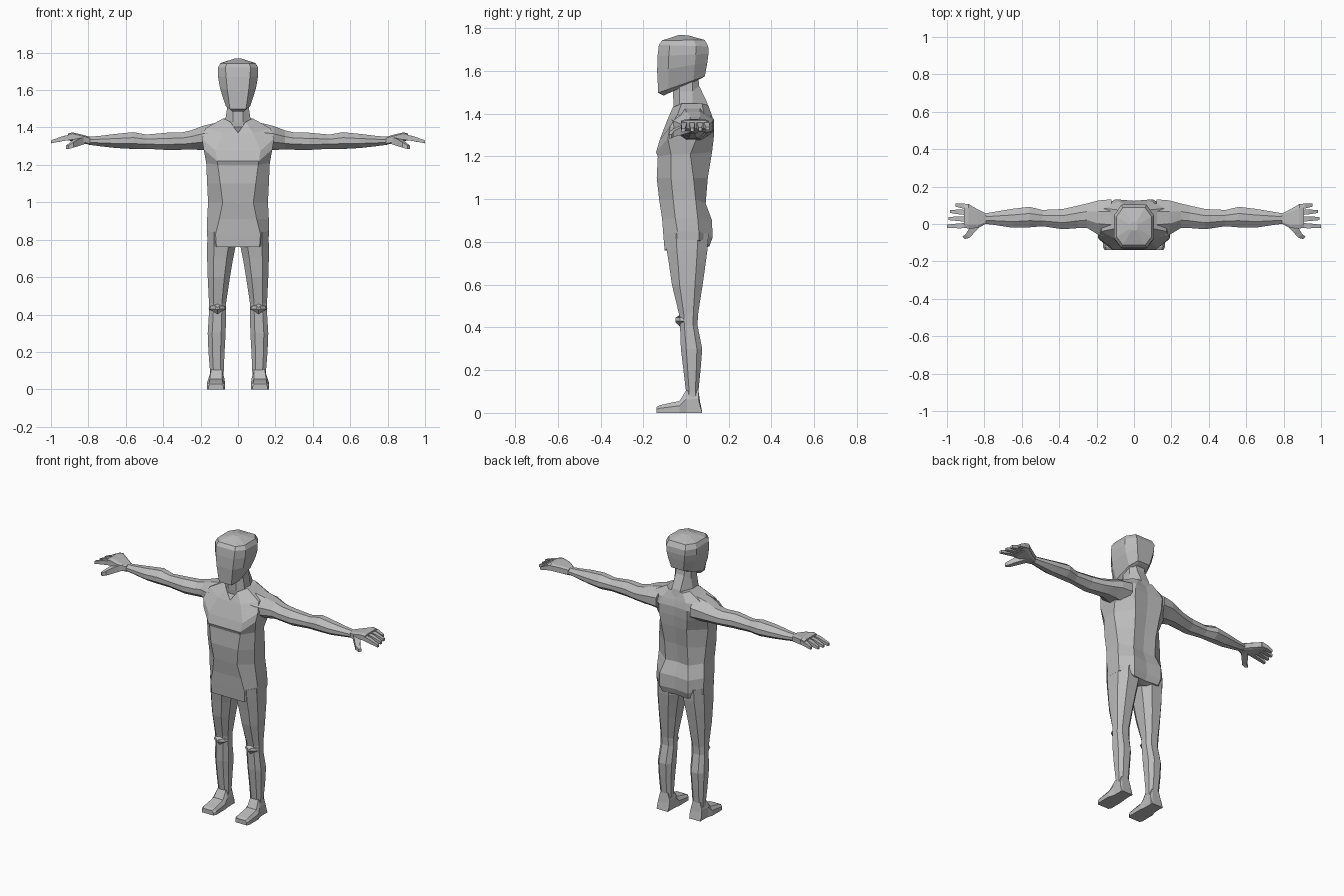
import bpy, bmesh

skin = bpy.data.materials.new("light grey")
skin.diffuse_color = (0.5, 0.5, 0.5, 1)


def loft(name, rings, mirror=False):
    """Skin a row of equal rings, cap both ends, optionally mirror over x."""
    bm = bmesh.new()
    loops = [[bm.verts.new(p) for p in r] for r in rings]
    n = len(loops[0])
    for a, b in zip(loops, loops[1:]):
        for i in range(n):
            j = (i + 1) % n
            bm.faces.new((a[i], a[j], b[j], b[i]))
    bm.faces.new(loops[0])
    bm.faces.new(loops[-1][::-1])
    bmesh.ops.remove_doubles(bm, verts=bm.verts, dist=0.0005)
    bmesh.ops.recalc_face_normals(bm, faces=bm.faces)
    me = bpy.data.meshes.new(name)
    bm.to_mesh(me)
    bm.free()
    me.materials.append(skin)
    ob = bpy.data.objects.new(name, me)
    bpy.context.collection.objects.link(ob)
    if mirror:
        ob.modifiers.new("both sides", 'MIRROR').use_clip = False
    return ob


def sym(half):
    """Complete a half ring that runs from front centre to back centre."""
    return half + [(-x, y, z) for x, y, z in half[-2:0:-1]]


def octagon(a0, a1, b0, b1, f=0.5):
    """Chamfered rectangle as (a, b) pairs; f is the flat share of each side."""
    ac, bc, aw, bw = (a0 + a1) / 2, (b0 + b1) / 2, (a1 - a0) / 2, (b1 - b0) / 2
    pts = [(f, -1), (1, -f), (1, f), (f, 1), (-f, 1), (-1, f), (-1, -f), (-f, -1)]
    return [(ac + p * aw, bc + q * bw) for p, q in pts]


# Torso: front z, side z, back z, front y, back y, side y range, half widths
torso = [
    (.76, .79, .77, -.080, .080, -.03, .05, .150, .085, .07),
    (.76, .81, .78, -.100, .110, -.04, .06, .164, .115, .09),
    (.83, .85, .82, -.106, .124, -.04, .06, .166, .120, .10),
    (.91, .91, .90, -.112, .122, -.05, .055, .165, .100, .10),
    (1.0, 1.0, .98, -.126, .092, -.06, .045, .160, .082, .08),
    (1.1, 1.1, 1.1, -.137, .102, -.07, .035, .165, .095, .08),
    (1.20, 1.21, 1.22, -.132, .122, -.07, .02, .170, .108, .09),
    (1.22, 1.285, 1.29, -.140, .130, -.085, .05, .184, .112, .10),
    (1.275, 1.34, 1.35, -.124, .132, -.075, .08, .192, .120, .10),
    (1.37, 1.395, 1.39, -.088, .122, -.04, .085, .175, .080, .085),
    (1.43, 1.448, 1.44, -.062, .104, -.02, .075, .080, .040, .05),
]
rings = []
for zf, zs, zb, yf, yb, s0, s1, w, wf, wb in torso:
    dip = .06 if zf == 1.43 else 0      # notch below the throat
    rings.append(sym([(0, yf - dip * .3, zf - dip), (wf, yf, zf), (w, s0, zs),
                      (w, s1, zs), (wb, yb, zb), (0, yb - .008, zb)]))
loft("torso", rings)

# Neck
loft("neck", [sym([(0, yf, zf), (.028, yf, zf), (w, -.03, (zf + zb) / 2),
                   (w, .03, (zf + zb) / 2), (.03, yb, zb), (0, yb, zb)])
              for zf, zb, yf, yb, w in [(1.36, 1.40, -.05, .11, .078), (1.43, 1.45, -.058, .10, .068),
                                        (1.48, 1.53, -.06, .062, .058), (1.54, 1.59, -.06, .055, .058)]])

# Head, tilted along the jaw
head = []
for zf, zb, yf, yb, w, wf in [(1.485, 1.565, -.105, .070, .048, .030), (1.498, 1.575, -.130, .088, .066, .043),
                              (1.60, 1.64, -.135, .100, .096, .057), (1.67, 1.68, -.133, .105, .107, .064),
                              (1.722, 1.715, -.127, .104, .107, .067), (1.743, 1.745, -.112, .088, .094, .060),
                              (1.768, 1.767, -.035, .010, .020, .012)]:
    ys = (yf, yf, yf + .22 * (yb - yf), yf + .75 * (yb - yf), yb, yb)
    xs = (0, wf, w, w, wf, 0)
    head.append(sym([(x, y, zf + (zb - zf) * (y - yf) / (yb - yf)) for x, y in zip(xs, ys)]))
loft("head", head)

# Arms: x, y range, z range
arm = [(.12, -.07, .132, 1.27, 1.425), (.19, -.058, .126, 1.28, 1.408), (.25, -.022, .110, 1.282, 1.385),
       (.30, -.022, .098, 1.281, 1.373), (.38, -.028, .080, 1.280, 1.372), (.49, -.012, .075, 1.286, 1.362),
       (.56, -.018, .092, 1.285, 1.375), (.65, -.020, .081, 1.290, 1.366), (.74, -.006, .066, 1.300, 1.355),
       (.80, .002, .056, 1.308, 1.350)]
loft("arm", [[(x, y, z) for y, z in octagon(y0, y1, z0, z1, .35)] for x, y0, y1, z0, z1 in arm], True)

# Hands
palm = [(.79, .002, .056, 1.308, 1.350), (.835, -.022, .078, 1.315, 1.362),
        (.885, -.024, .106, 1.328, 1.374), (.91, -.020, .104, 1.330, 1.368)]
loft("palm", [[(x, y, z) for y, z in octagon(y0, y1, z0, z1, .7)] for x, y0, y1, z0, z1 in palm], True)
for name, y0, y1, tip, drop in [("index_finger", -.008, -.012, 1.0, .012), ("middle_finger", .027, .029, .992, .010),
                                ("ring_finger", .061, .067, .984, .008), ("little_finger", .092, .101, .955, .004)]:
    rows = []
    for t, h, z in [(0, .014, 1.350), (.5, .013, 1.347 - drop * .6), (1, .008, 1.335 - drop)]:
        x, y = .88 + (tip - .88) * t, y0 + (y1 - y0) * t
        rows.append([(x, y - h, z - h), (x, y + h, z - h), (x, y + h, z + h), (x, y - h, z + h)])
    loft(name, rows, True)
loft("thumb", [[(x - h * .7, y - h * .7, z - h), (x + h * .7, y + h * .7, z - h),
                (x + h * .7, y + h * .7, z + h), (x - h * .7, y - h * .7, z + h)]
               for x, y, z, h in [(.825, .012, 1.335, .020), (.868, -.035, 1.318, .018),
                                  (.89, -.065, 1.306, .014), (.912, -.074, 1.294, .009)]], True)

# Legs: z, x range, y range
leg = [(.84, .02, .163, -.098, .105), (.76, .014, .165, -.090, .100), (.70, .026, .165, -.080, .092),
       (.60, .043, .162, -.066, .078), (.46, .064, .155, -.032, .056), (.41, .064, .155, -.028, .054),
       (.30, .066, .162, -.024, .076), (.20, .072, .158, -.012, .068), (.10, .076, .150, .000, .058),
       (.05, .078, .150, .000, .060)]
loft("leg", [[(x, y, z) for x, y in octagon(x0, x1, y0, y1)] for z, x0, x1, y0, y1 in leg], True)

# Kneecaps
loft("kneecap", [[(.11 - w, y, .43), (.11 - w * .8, y, .446), (.11, y, .43 + h), (.11 + w * .8, y, .446),
                  (.11 + w, y, .43), (.11, y, .43 - h)]
                 for y, w, h in [(-.01, .047, .03), (-.028, .042, .028), (-.05, .012, .004)]], True)

# Feet: y, top z, x range, top inset
foot = [(-.138, .028, .078, .158, .010), (-.122, .036, .069, .166, .012), (-.03, .056, .069, .166, .016),
        (.0, .105, .074, .155, .012), (.058, .108, .076, .152, .012), (.066, .05, .073, .155, .012),
        (.076, .004, .076, .154, .010)]
loft("foot", [[(x0, y, 0), (x1, y, 0), (x1, y, t * .6), (x1 - i, y, t), (x0 + i, y, t), (x0, y, t * .6)]
              for y, t, x0, x1, i in foot], True)
